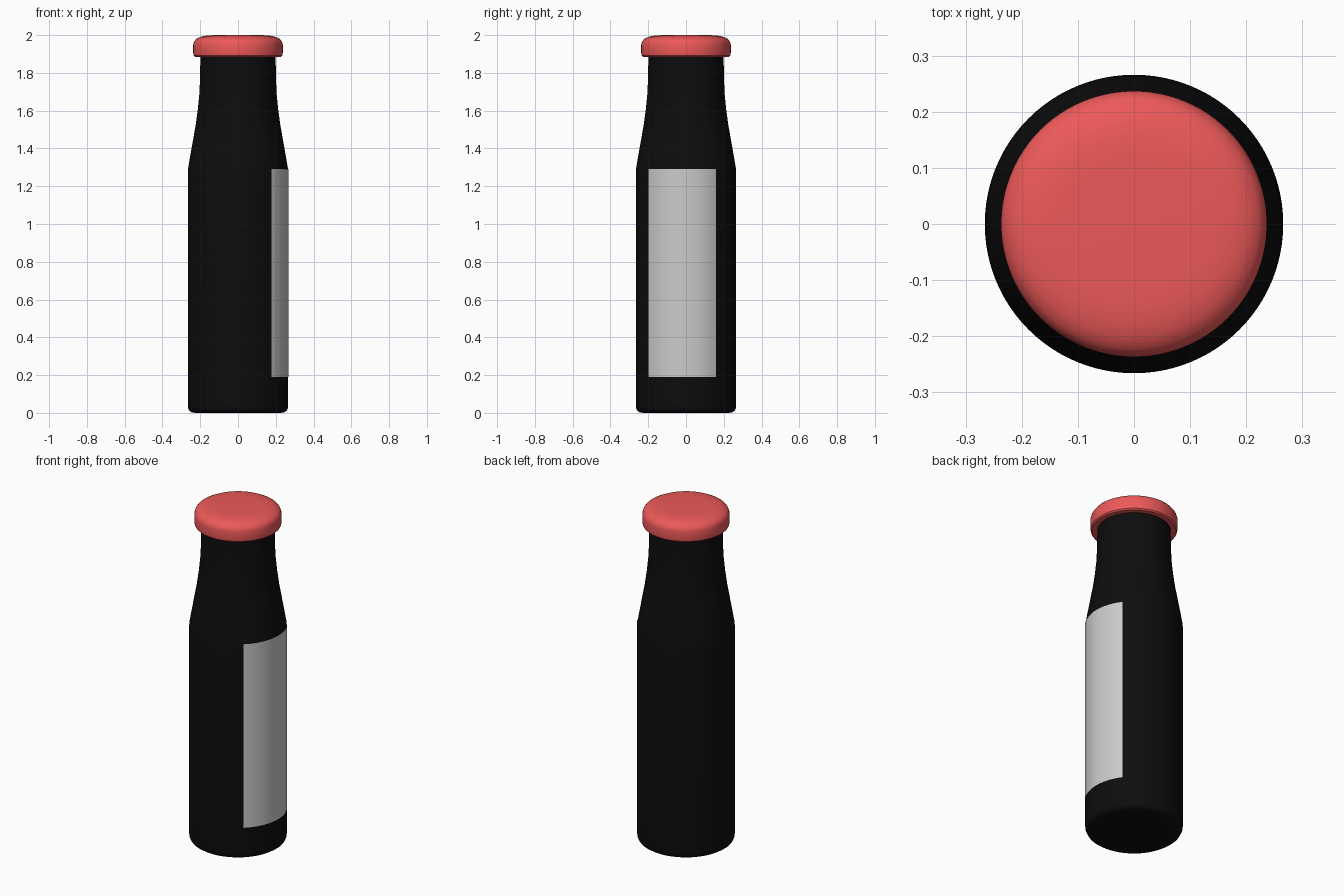
import bpy, bmesh
from math import cos, sin, radians, tau

if "Cube" in bpy.data.objects:
    bpy.data.objects.remove(bpy.data.objects["Cube"])

SEGS = 96

def material(name, color):
    m = bpy.data.materials.new(name)
    m.diffuse_color = color
    m.use_nodes = True
    m.node_tree.nodes["Principled BSDF"].inputs["Base Color"].default_value = m.diffuse_color
    return m

def finish(bm, name, mat=None):
    me = bpy.data.meshes.new(name)
    bm.to_mesh(me)
    bm.free()
    ob = bpy.data.objects.new(name, me)
    bpy.context.collection.objects.link(ob)
    if mat:
        me.materials.append(mat)
    bpy.ops.object.select_all(action='DESELECT')
    ob.select_set(True)
    bpy.context.view_layer.objects.active = ob
    bpy.ops.object.shade_smooth_by_angle(angle=radians(35))
    return ob

def lathe(name, profile, mat):
    """Revolve (radius, z) points around z; both ends are closed flat."""
    bm = bmesh.new()
    rings = [[bm.verts.new((r * cos(tau * i / SEGS), r * sin(tau * i / SEGS), z))
              for i in range(SEGS)] for r, z in profile]
    for a, b in zip(rings, rings[1:]):
        for i in range(SEGS):
            j = (i + 1) % SEGS
            bm.faces.new((a[i], a[j], b[j], b[i]))
    bm.faces.new(rings[0][::-1])
    bm.faces.new(rings[-1])
    return finish(bm, name, mat)

black = material("black_glass", (0.004, 0.004, 0.004, 1))
red = material("red_cap", (0.85, 0.1, 0.1, 1))

# Bottle: rounded base, straight body, shoulder flowing into the neck
lathe("bottle", [(0.225, 0.005), (0.245, 0.008), (0.258, 0.017), (0.264, 0.03),
                 (0.266, 0.05), (0.266, 1.27), (0.264, 1.3), (0.254, 1.36),
                 (0.238, 1.45), (0.224, 1.53), (0.213, 1.61), (0.205, 1.69),
                 (0.201, 1.77), (0.199, 1.9)], black).location.z = -0.005

# Cap: short rim with a softly domed top
lathe("cap", [(0.19, 1.885), (0.228, 1.885), (0.235, 1.892), (0.237, 1.905),
              (0.237, 1.95), (0.233, 1.965), (0.222, 1.979), (0.203, 1.989),
              (0.178, 1.996), (0.145, 1.999), (0.11, 2.0)], red)

# Label: curved patch hugging the right side of the body
bm = bmesh.new()
N, R, A0, A1 = 40, 0.2675, radians(-48.3), radians(36.6)
cols = []
for i in range(N + 1):
    a = A0 + (A1 - A0) * i / N
    cols.append([bm.verts.new((R * cos(a), R * sin(a), z)) for z in (0.19, 1.29)])
for p, q in zip(cols, cols[1:]):
    bm.faces.new((p[0], q[0], q[1], p[1]))
finish(bm, "label")
